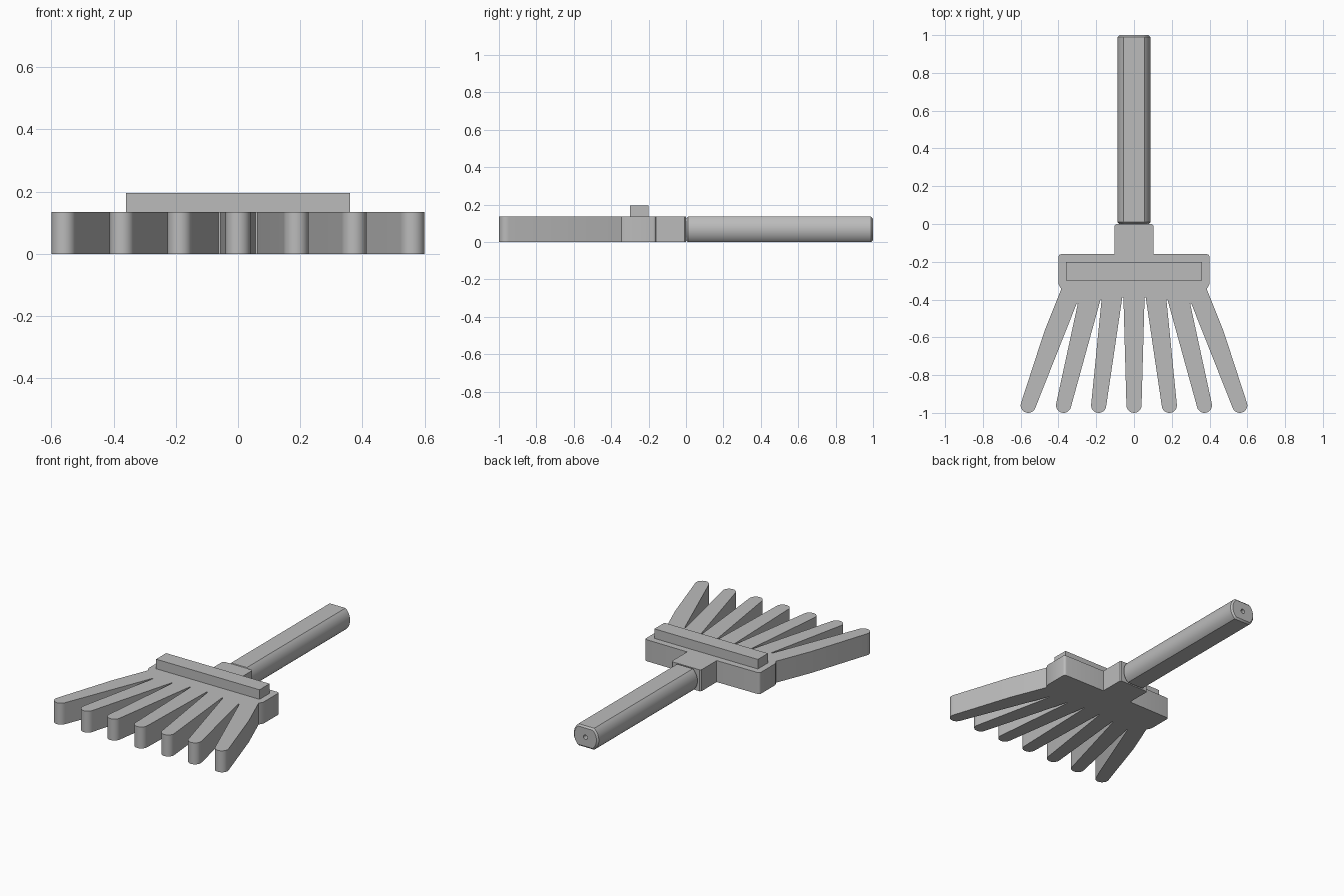
import bpy, bmesh, math
from mathutils import Matrix, Vector

cube = bpy.data.objects.get("Cube")
if cube:
    bpy.data.objects.remove(cube, do_unlink=True)

GREY = (0.5, 0.5, 0.5, 1)
grey = bpy.data.materials.new("plain grey")
grey.use_nodes = True
grey.diffuse_color = GREY
grey.node_tree.nodes["Principled BSDF"].inputs["Base Color"].default_value = GREY

THICK = 0.135


def prism(name, outline, depth, place=Matrix()):
    """Extrude a closed outline along its local z, then place it."""
    bm = bmesh.new()
    face = bm.faces.new([bm.verts.new((x, y, 0)) for x, y in outline])
    top = bmesh.ops.extrude_face_region(bm, geom=[face])
    moved = [v for v in top["geom"] if isinstance(v, bmesh.types.BMVert)]
    bmesh.ops.translate(bm, verts=moved, vec=(0, 0, depth))
    bmesh.ops.transform(bm, matrix=place, verts=bm.verts)
    bmesh.ops.recalc_face_normals(bm, faces=bm.faces)
    mesh = bpy.data.meshes.new(name)
    bm.to_mesh(mesh)
    bm.free()
    mesh.materials.append(grey)
    obj = bpy.data.objects.new(name, mesh)
    bpy.context.collection.objects.link(obj)
    return obj


def activate(obj):
    bpy.ops.object.select_all(action="DESELECT")
    obj.select_set(True)
    bpy.context.view_layer.objects.active = obj


def smooth(obj):
    activate(obj)
    bpy.ops.object.shade_smooth_by_angle(angle=math.radians(30))


def arc(cx, cy, r, start, end, steps):
    angles = [math.radians(start + (end - start) * i / steps) for i in range(steps + 1)]
    return [(cx + r * math.cos(a), cy + r * math.sin(a)) for a in angles]


# Head: neck, shoulders and seven splayed tines in one outline
half = [(0.095, 0), (0.103, -0.008), (0.103, -0.158)]
half += arc(0.385, -0.175, 0.015, 90, 0, 4)
half += [(0.4, -0.318), (0.385, -0.345), (0.475, -0.57)]
tips = [(0.56, 19.5), (0.373, 13), (0.187, 6.5)]
gaps = [(0.30, -0.42), (0.175, -0.403), (0.059, -0.388)]
for (tip_x, tilt), (gap_x, gap_y) in zip(tips, gaps):
    half += arc(tip_x, -0.96, 0.04, tilt, tilt - 180, 14)
    half += [(gap_x + 0.003, gap_y), (gap_x - 0.003, gap_y)]
half += arc(0, -0.96, 0.04, 0, -90, 7)
outline = half + [(-x, y) for x, y in reversed(half[:-1])]
smooth(prism("rake_head", outline, THICK))

# Raised bar across the shoulders
prism("raised_bar", [(-0.36, -0.30), (0.36, -0.30), (0.36, -0.20), (-0.36, -0.20)],
      0.06, Matrix.Translation((0, 0, THICK)))

# Handle: round bar with flat top and bottom, chamfered at both ends
RADIUS = 0.087
flat = math.degrees(math.asin(THICK / 2 / RADIUS))
section = arc(0, 0, RADIUS, -flat, flat, 16) + arc(0, 0, RADIUS, 180 - flat, 180 + flat, 16)
along_y = Matrix.Translation((0, 0, THICK / 2)) @ Matrix.Rotation(-math.pi / 2, 4, "X")
handle = prism("handle", section, 1.0, along_y)
bm = bmesh.new()
bm.from_mesh(handle.data)
ends = [e for e in bm.edges if abs(e.verts[0].co.y - e.verts[1].co.y) < 0.001]
bmesh.ops.bevel(bm, geom=ends, offset=0.01, segments=1, affect="EDGES")
bm.to_mesh(handle.data)
bm.free()

# Small hole drilled in the handle end
drill = prism("drill", arc(0, 0, 0.014, 0, 345, 23), 0.4,
              Matrix.Translation((0, 0.7, 0)) @ along_y)
cut = handle.modifiers.new("hole", "BOOLEAN")
cut.operation = "DIFFERENCE"
cut.solver = "EXACT"
cut.object = drill
activate(handle)
bpy.ops.object.modifier_apply(modifier=cut.name)
bpy.data.objects.remove(drill, do_unlink=True)
smooth(handle)
